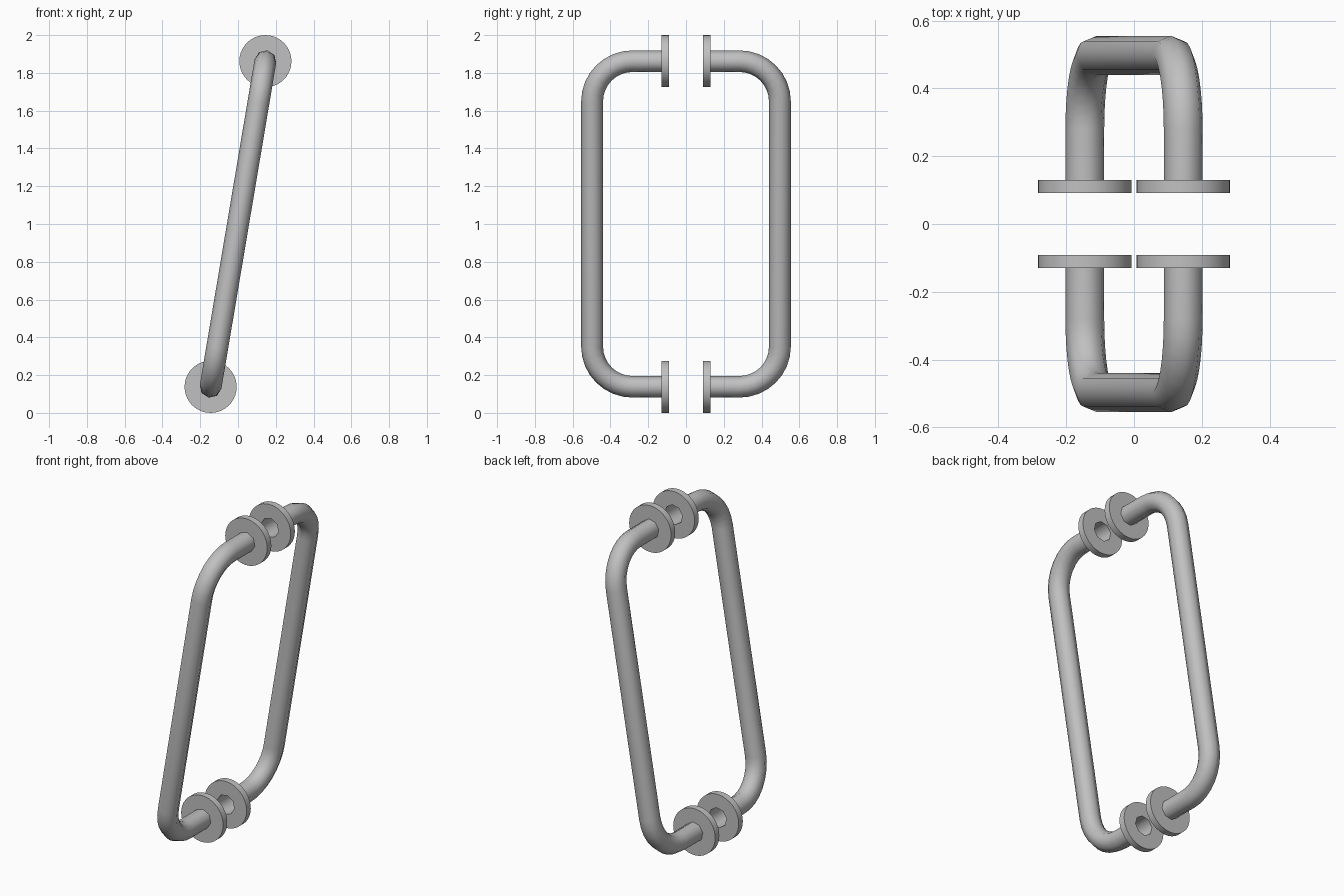
import bpy, bmesh
from math import sin, cos, pi
from mathutils import Vector

if "Cube" in bpy.data.objects:
    bpy.data.objects.remove(bpy.data.objects["Cube"], do_unlink=True)

metal = bpy.data.materials.new("brushed grey metal")
metal.use_nodes = True
grey = (0.53, 0.53, 0.53, 1)
metal.diffuse_color = grey
metal.node_tree.nodes["Principled BSDF"].inputs["Base Color"].default_value = grey

TUBE_R, FLANGE_R = 0.058, 0.138
SIDES, RIM, BEND_STEPS = 8, 40, 8
INNER, OUTER, REACH, BEND = 0.091, 0.130, 0.497, 0.215
TOP = Vector((0.145, 0, 1.862))
BOTTOM = Vector((-0.145, 0, 0.138))
CENTRE = (TOP + BOTTOM) / 2
HALF = (TOP - BOTTOM).length / 2
U = (TOP - BOTTOM).normalized()      # along the leaning grip
Y = Vector((0, 1, 0))
N = U.cross(Y)                       # square to the plane of the handle


def ring(bm, centre, axis, radius, count):
    return [bm.verts.new(centre + radius * (cos(a) * axis + sin(a) * N))
            for a in (2 * pi * i / count for i in range(count))]


def skin(bm, a, b):
    n = len(a)
    for i in range(n):
        bm.faces.new((a[i], a[(i + 1) % n], b[(i + 1) % n], b[i]))


def finish(bm, name):
    bmesh.ops.recalc_face_normals(bm, faces=bm.faces[:])
    mesh = bpy.data.meshes.new(name)
    bm.to_mesh(mesh)
    bm.free()
    mesh.materials.append(metal)
    obj = bpy.data.objects.new(name, mesh)
    bpy.context.collection.objects.link(obj)
    bpy.ops.object.select_all(action='DESELECT')
    obj.select_set(True)
    bpy.context.view_layer.objects.active = obj
    bpy.ops.object.shade_smooth_by_angle(angle=pi / 3.5)


def handle(name, side):
    # Path as (depth, height along the lean, turn angle): lower leg, two bends, upper leg
    path = [(INNER, -HALF, 0)]
    for end in (-1, 1):
        for i in range(BEND_STEPS + 1):
            t = pi / 2 * i / BEND_STEPS + (pi / 2 if end > 0 else 0)
            path.append((REACH - BEND + BEND * sin(t),
                         end * (HALF - BEND) - BEND * cos(t), t))
    path.append((INNER, HALF, pi))
    bm = bmesh.new()
    rings = [ring(bm, CENTRE + side * d * Y + h * U,
                  sin(t) * side * Y - cos(t) * U, TUBE_R, SIDES)
             for d, h, t in path]
    for a, b in zip(rings, rings[1:]):
        skin(bm, a, b)
    finish(bm, name)


def flange(name, centre, side):
    # Round plate with a faceted bore that fits the open tube
    bm = bmesh.new()
    rims = []
    step = RIM // SIDES
    for d in (INNER, OUTER):
        c = centre + side * d * Y
        rim = ring(bm, c, U, FLANGE_R, RIM)
        bore = ring(bm, c, U, TUBE_R, SIDES)
        for i in range(SIDES):
            arc = [rim[(i * step + k) % RIM] for k in range(step + 1)]
            bm.faces.new(arc + [bore[(i + 1) % SIDES], bore[i]])
        rims.append(rim)
    skin(bm, *rims)
    finish(bm, name)


for label, side in (("front", -1), ("back", 1)):
    handle(label + "_handle_tube", side)
    flange(label + "_upper_flange", TOP, side)
    flange(label + "_lower_flange", BOTTOM, side)
